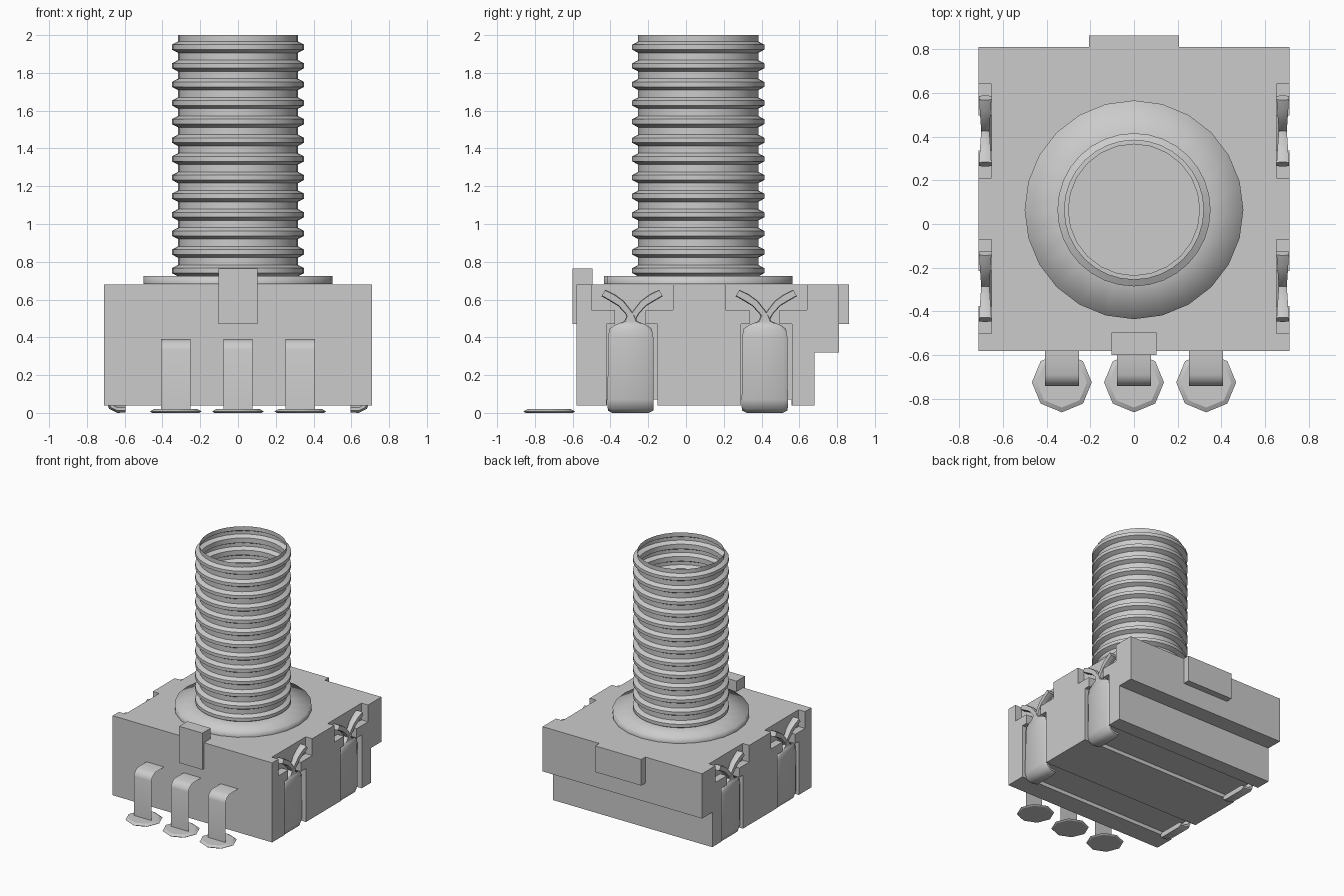
import bpy, bmesh, math
from mathutils import Vector

if "Cube" in bpy.data.objects:
    bpy.data.objects.remove(bpy.data.objects["Cube"])

CY = 0.065            # shaft centre in y
CLIPS = (-0.285, 0.425)


def make(name, verts, faces, smooth=None):
    me = bpy.data.meshes.new(name)
    me.from_pydata(verts, [], faces)
    bm = bmesh.new()
    bm.from_mesh(me)
    bmesh.ops.recalc_face_normals(bm, faces=bm.faces)
    bm.to_mesh(me)
    bm.free()
    ob = bpy.data.objects.new(name, me)
    bpy.context.collection.objects.link(ob)
    if smooth is not None:
        activate(ob)
        bpy.ops.object.shade_smooth_by_angle(angle=math.radians(smooth))
    return ob


def activate(ob):
    bpy.ops.object.select_all(action='DESELECT')
    ob.select_set(True)
    bpy.context.view_layer.objects.active = ob


def prism(name, profile, x0, x1):
    """Extrude a (y, z) outline along x."""
    n = len(profile)
    verts = [(x, y, z) for x in (x0, x1) for y, z in profile]
    faces = [list(range(n)), list(range(2 * n - 1, n - 1, -1))]
    faces += [(i, (i + 1) % n, n + (i + 1) % n, n + i) for i in range(n)]
    return make(name, verts, faces)


def rect(y0, y1, z0, z1):
    return [(y0, z0), (y1, z0), (y1, z1), (y0, z1)]


def lathe(name, profile, cx, cy, seg, smooth, cap=False):
    verts = [(cx + r * math.cos(2 * math.pi * k / seg), cy + r * math.sin(2 * math.pi * k / seg), z)
             for r, z in profile for k in range(seg)]
    faces = [(j * seg + k, j * seg + (k + 1) % seg, (j + 1) * seg + (k + 1) % seg, (j + 1) * seg + k)
             for j in range(len(profile) - 1) for k in range(seg)]
    if cap:
        faces += [list(range(seg)), list(range((len(profile) - 1) * seg, len(profile) * seg))]
    return make(name, verts, faces, smooth)


def loft(name, sections):
    """Skin octagonal sections given as (centre, half width vector, half thickness vector)."""
    verts, faces = [], []
    shape = [(1, .4), (.8, 1), (-.8, 1), (-1, .4), (-1, -.4), (-.8, -1), (.8, -1), (1, -.4)]
    for c, u, v in sections:
        verts += [Vector(c) + Vector(u) * a + Vector(v) * b for a, b in shape]
    m = len(sections)
    for j in range(m - 1):
        faces += [(j * 8 + k, j * 8 + (k + 1) % 8, j * 8 + 8 + (k + 1) % 8, j * 8 + 8 + k) for k in range(8)]
    faces += [list(range(8)), list(range(m * 8 - 8, m * 8))]
    return make(name, verts, faces, 60)


def cut(ob, cutter):
    cutter.hide_render = True
    mod = ob.modifiers.new("cut", 'BOOLEAN')
    mod.operation, mod.solver, mod.object = 'DIFFERENCE', 'EXACT', cutter
    activate(ob)
    bpy.ops.object.modifier_apply(modifier=mod.name)
    bpy.data.objects.remove(cutter)


# Body with stepped rear, clip slots in both sides and grooves underneath
body = prism("body", [(-.58, .04), (.68, .04), (.68, .32), (.81, .32), (.81, .68), (-.58, .68)], -.71, .71)
for c in CLIPS:
    half = [(-.135, -.1), (.135, -.1), (.135, .47), (.07, .47), (.07, .545), (.215, .545), (.215, .8),
            (-.215, .8), (-.215, .545), (-.09, .545), (-.09, .47), (-.135, .47)]
    slot = [(c + y, z) for y, z in half]
    for s in (-1, 1):
        cut(body, prism("slot_cutter", slot, s * .652, s * .9))
    cut(body, prism("groove_cutter", rect(c - .134, c + .134, -.1, .07), -.8, .8))

# Locating tabs front and rear
prism("front_tab", [(-.6, .47), (-.58, .47), (-.58, .68), (-.495, .68), (-.495, .765), (-.6, .765)], -.103, .103)
prism("rear_tab", rect(.81, .862, .47, .68), -.205, .205)

# Collar under the shaft
lathe("collar", [(.30, .725), (.5, .725), (.5, .682)], 0, CY, 24, 180)

# Hollow threaded shaft: thin ribbed shell, open at the top
prof = [(.318, .70)]
for i in range(13):
    z = .753 + i * .0986
    prof += [(.318, z - .03), (.35, z - .013), (.35, z + .013), (.318, z + .03)]
prof.append((.318, 2.0))
lathe("threaded_shaft", prof, 0, CY, 32, 40)

# Bent sheet leads with solder pads
path = [(-.58, .39), (-.69, .39), (-.715, .378), (-.735, .357), (-.741, .335), (-.741, .015)]
for i, x in enumerate((-.33, 0, .33)):
    verts = [(x + d, y, z) for y, z in path for d in (-.078, .078)]
    make(f"lead_{i}", verts, [(2 * j, 2 * j + 1, 2 * j + 3, 2 * j + 2) for j in range(len(path) - 1)], 80)
    lathe(f"solder_pad_{i}", [(.125, 0), (.137, .008), (.115, .02)], x, -.724, 8, 30, True)

# Side clips: leg curled under the body, necked, with two prongs at the top
leg = [(.595, .022, .115, 90), (.64, .02, .12, 90), (.668, .035, .122, 45), (.68, .07, .122, 0),
       (.68, .40, .12, 0), (.68, .445, .112, 0), (.68, .465, .085, 0), (.68, .485, .035, 0), (.68, .52, .018, 0)]
prong = [(0, .50, .020, 20), (.022, .535, .018, 30), (.06, .58, .020, 45), (.105, .61, .022, 55), (.152, .635, .020, 60)]
for s in (-1, 1):
    for n, c in enumerate(CLIPS):
        tag = ("left" if s < 0 else "right") + f"_{n}"
        secs = []
        for x, z, hw, deg in leg:
            a = math.radians(deg)
            secs.append(((s * x, c - .008, z), (0, hw, 0), (s * .02 * math.cos(a), 0, -.02 * math.sin(a))))
        loft("clip_leg_" + tag, secs)
        for d in (-1, 1):
            secs = []
            for k, (dy, z, hw, deg) in enumerate(prong):
                a = math.radians(deg)
                secs.append(((s * .68, c + d * dy, z),
                             (0, d * hw * math.cos(a), -hw * math.sin(a)),
                             (s * (.016 + .003 * k), 0, 0)))
            loft(f"clip_prong_{tag}_{'front' if d < 0 else 'rear'}", secs)
